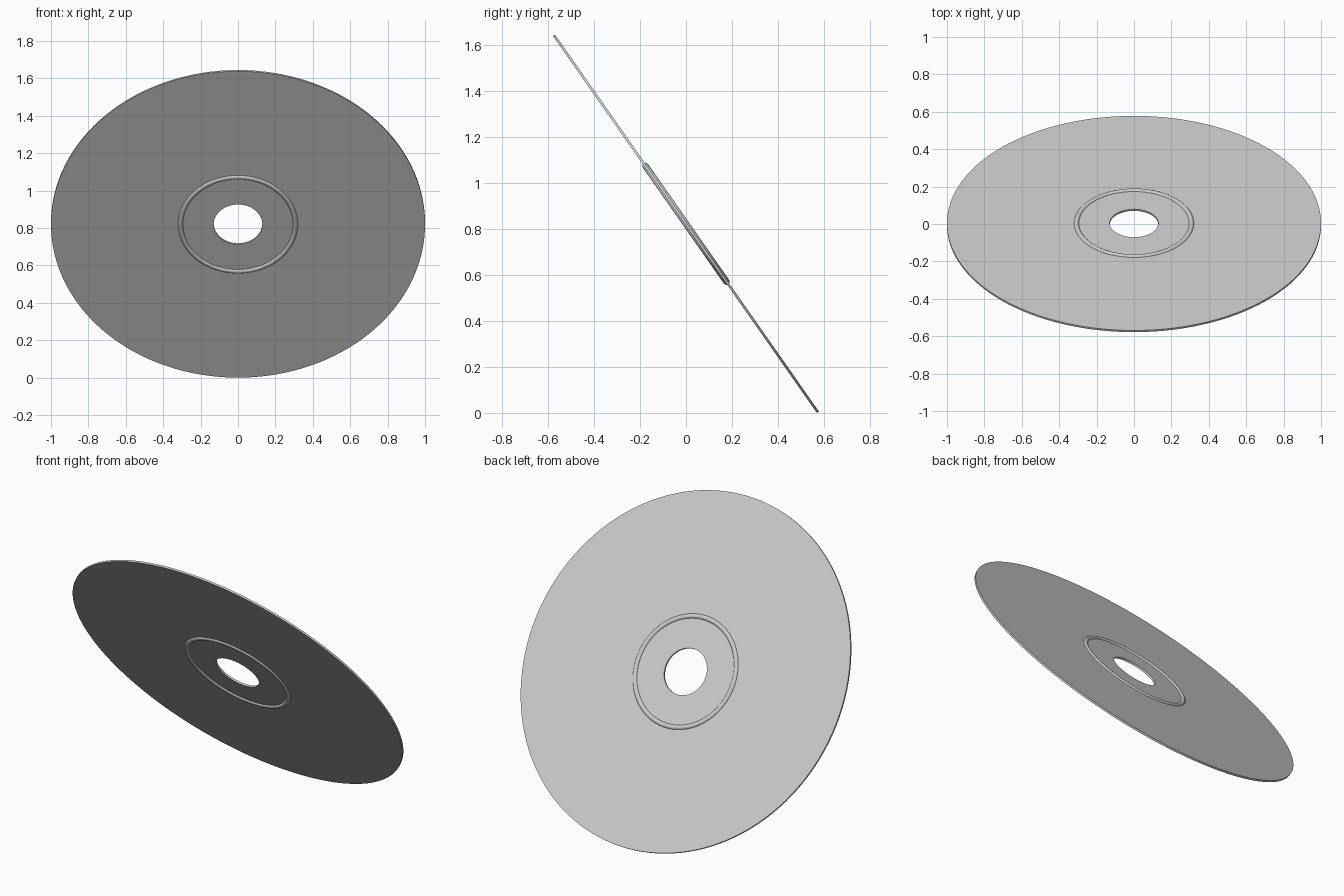
import bpy, bmesh, math

if "Cube" in bpy.data.objects:
    bpy.data.objects.remove(bpy.data.objects["Cube"])

TILT = math.radians(-55)
THICK = 0.011
SEGS = 128
CENTRE = (0, 0, abs(math.sin(TILT)) + THICK / 2 * math.cos(TILT))


def place(obj):
    obj.location = CENTRE
    obj.rotation_euler = (TILT, 0, 0)
    bpy.ops.object.select_all(action='DESELECT')
    obj.select_set(True)
    bpy.context.view_layer.objects.active = obj
    bpy.ops.object.shade_smooth_by_angle(angle=math.radians(35))


# flat disc with a centre hole, lathed from a closed rectangular profile
def lathe(name, profile):
    bm = bmesh.new()
    rings = []
    for i in range(SEGS):
        a = 2 * math.pi * i / SEGS
        rings.append([bm.verts.new((r * math.cos(a), r * math.sin(a), z)) for r, z in profile])
    n = len(profile)
    for i in range(SEGS):
        a, b = rings[i], rings[(i + 1) % SEGS]
        for j in range(n):
            k = (j + 1) % n
            bm.faces.new((a[j], b[j], b[k], a[k]))
    bmesh.ops.recalc_face_normals(bm, faces=bm.faces)
    mesh = bpy.data.meshes.new(name)
    bm.to_mesh(mesh)
    bm.free()
    obj = bpy.data.objects.new(name, mesh)
    bpy.context.collection.objects.link(obj)
    return obj


h = THICK / 2
place(lathe("disc", [(0.13, -h), (1.0, -h), (1.0, h), (0.13, h)]))

# raised ring standing out on both faces
bpy.ops.mesh.primitive_torus_add(major_radius=0.307, minor_radius=0.014,
                                 major_segments=SEGS, minor_segments=16)
ring = bpy.context.object
ring.name = "stacking_ring"
place(ring)
